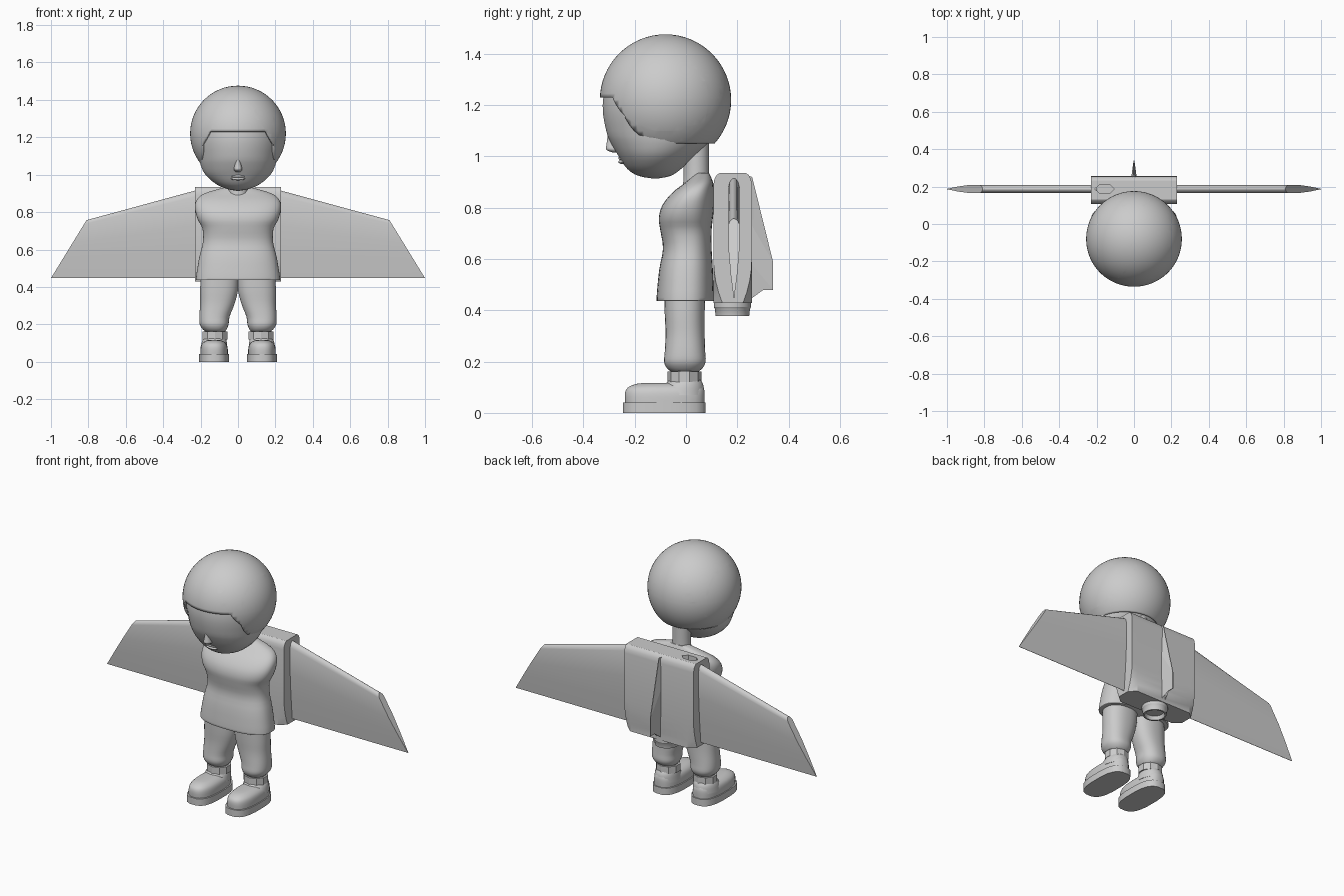
import bpy, bmesh, math
from mathutils import Vector

cube = bpy.data.objects.get("Cube")
if cube:
    bpy.data.objects.remove(cube)


def material(name, value):
    m = bpy.data.materials.new(name)
    m.use_nodes = True
    m.diffuse_color = (value, value, value, 1)
    m.node_tree.nodes["Principled BSDF"].inputs["Base Color"].default_value = m.diffuse_color
    return m


grey = material("plain_grey", 0.6)


def finish(name, bm, angle=35):
    bmesh.ops.recalc_face_normals(bm, faces=bm.faces)
    mesh = bpy.data.meshes.new(name)
    bm.to_mesh(mesh)
    bm.free()
    ob = bpy.data.objects.new(name, mesh)
    bpy.context.collection.objects.link(ob)
    mesh.materials.append(grey)
    bpy.ops.object.select_all(action="DESELECT")
    ob.select_set(True)
    bpy.context.view_layer.objects.active = ob
    if angle:
        bpy.ops.object.shade_smooth_by_angle(angle=math.radians(angle))
    return ob


def bridge(name, rings, angle=35):
    """Skin a list of equal point loops and cap both ends."""
    bm = bmesh.new()
    loops = [[bm.verts.new(p) for p in ring] for ring in rings]
    n = len(loops[0])
    for a, b in zip(loops, loops[1:]):
        for i in range(n):
            j = (i + 1) % n
            bm.faces.new((a[i], a[j], b[j], b[i]))
    bm.faces.new(loops[0])
    bm.faces.new(loops[-1])
    return finish(name, bm, angle)


def oval(z, front, back, x0, x1, n, power):
    cx, cy, rx, ry = (x0 + x1) / 2, (front + back) / 2, (x1 - x0) / 2, (back - front) / 2
    pts = []
    for i in range(n):
        a = math.tau * (i + 0.5) / n
        c, s = math.cos(a), math.sin(a)
        pts.append((cx + rx * math.copysign(abs(c) ** (2 / power), c),
                    cy + ry * math.copysign(abs(s) ** (2 / power), s), z))
    return pts


def smooth_rows(rows, steps):
    """Catmull-Rom interpolation between rows of measurements."""
    out = []
    for i in range(len(rows) - 1):
        p = [rows[max(i - 1, 0)], rows[i], rows[i + 1], rows[min(i + 2, len(rows) - 1)]]
        for k in range(steps):
            t = k / steps
            out.append([0.5 * (2 * b + (c - a) * t + (2 * a - 5 * b + 4 * c - d) * t * t
                               + (3 * b - a - 3 * c + d) * t ** 3) for a, b, c, d in zip(*p)])
    return out + [rows[-1]]


def loft(name, rows, n=32, power=2.0, steps=3, angle=40):
    """Rows are z, front y, back y, low x, high x."""
    return bridge(name, [oval(*r, n, power) for r in smooth_rows(rows, steps)], angle)


def centred(rows):
    return [(z, f, b, -w, w) for z, f, b, w in rows]


# Head and neck
loft("face", centred([
    (0.914, -0.13, -0.11, 0.01), (0.924, -0.185, -0.06, 0.06), (0.95, -0.228, -0.02, 0.118),
    (1.0, -0.263, 0.035, 0.175), (1.05, -0.292, 0.085, 0.2), (1.1, -0.312, 0.11, 0.21),
    (1.2, -0.326, 0.145, 0.225), (1.3, -0.3, 0.13, 0.2), (1.38, -0.2, 0.05, 0.1)]))
loft("neck", centred([(0.86, -0.015, 0.095, 0.06), (0.93, -0.01, 0.09, 0.052),
                      (1.08, -0.01, 0.09, 0.052)]), n=20)

# Nose and lips
loft("nose", centred([(1.015, -0.285, -0.255, 0.012), (1.026, -0.312, -0.25, 0.023),
                      (1.045, -0.311, -0.26, 0.02), (1.09, -0.305, -0.28, 0.007)]), n=12)
bm = bmesh.new()
for z, height in ((0.993, 0.009), (0.979, 0.009)):
    ball = bmesh.ops.create_uvsphere(bm, u_segments=16, v_segments=8, radius=1)["verts"]
    for v in ball:
        v.co = Vector((v.co.x * 0.038, v.co.y * 0.016 - 0.248, v.co.z * height + z))
finish("lips", bm, 60)

# Round hair shell with an opening cut for the face
bm = bmesh.new()
bmesh.ops.create_uvsphere(bm, u_segments=64, v_segments=32, radius=0.256)
bmesh.ops.translate(bm, verts=bm.verts, vec=(0, -0.08, 1.22))


def slice_plane(co, no, clear=False):
    bmesh.ops.bisect_plane(bm, geom=bm.verts[:] + bm.edges[:] + bm.faces[:],
                           plane_co=co, plane_no=no, clear_inner=clear)


slice_plane((0, 0, 1.05), (0, 0, 1), True)
slice_plane((0, 0, 1.23), (0, 0, 1))
for side in (-1, 1):
    slice_plane((side * 0.19, 0, 0), (1, 0, 0))
    slice_plane((side * 0.19, 0, 1.16), (side * 0.07, 0, 0.04))
opening = []
for f in bm.faces:
    c = f.calc_center_median()
    if c.y < -0.08 and abs(c.x) < 0.19 and c.z < 1.23 and (abs(c.x) - 0.19) * 0.07 + (c.z - 1.16) * 0.04 < 0:
        opening.append(f)
bmesh.ops.delete(bm, geom=opening, context="FACES")
hair = finish("hair", bm, 40)
shell = hair.modifiers.new("thickness", "SOLIDIFY")
shell.thickness = 0.012
shell.offset = -1

# Torso
loft("torso", centred([
    (0.436, -0.113, 0.106, 0.222), (0.45, -0.115, 0.108, 0.225), (0.556, -0.105, 0.105, 0.208),
    (0.64, -0.09, 0.1, 0.188), (0.71, -0.1, 0.1, 0.19), (0.76, -0.106, 0.105, 0.215),
    (0.81, -0.092, 0.11, 0.229), (0.86, -0.052, 0.11, 0.224), (0.9, 0.0, 0.105, 0.18),
    (0.935, 0.04, 0.09, 0.06)]), n=48, power=2.5)

# Legs, cuffs and shoes
for side, s in (("right", -1), ("left", 1)):
    def limb(name, rows, **kw):
        loft(side + "_" + name, [(z, f, b, s * i, s * o) for z, f, b, i, o in rows], **kw)

    limb("leg", [(0.46, -0.085, 0.075, -0.005, 0.2), (0.38, -0.083, 0.073, 0.0, 0.203),
                 (0.31, -0.08, 0.073, 0.018, 0.203), (0.24, -0.083, 0.075, 0.045, 0.207),
                 (0.2, -0.086, 0.077, 0.05, 0.205), (0.175, -0.075, 0.065, 0.06, 0.19),
                 (0.162, -0.06, 0.05, 0.07, 0.175)], power=2.3)
    limb("ankle", [(0.1, -0.06, 0.05, 0.065, 0.18), (0.17, -0.06, 0.05, 0.065, 0.18)], n=12)
    limb("cuff", [(0.12, -0.072, 0.06, 0.053, 0.192), (0.162, -0.072, 0.06, 0.053, 0.192)],
         n=10, steps=1, angle=20)
    limb("sole", [(0.0, -0.247, 0.078, 0.047, 0.208), (0.041, -0.247, 0.078, 0.047, 0.208)],
         n=20, power=2.8, steps=1)
    limb("shoe", [(0.038, -0.238, 0.072, 0.054, 0.202), (0.075, -0.239, 0.073, 0.055, 0.201),
                  (0.098, -0.228, 0.07, 0.064, 0.192), (0.113, -0.195, 0.06, 0.085, 0.17),
                  (0.117, -0.15, 0.03, 0.11, 0.145)], n=28, power=2.6)
    limb("shoe_collar", [(0.07, -0.11, 0.073, 0.056, 0.2), (0.11, -0.085, 0.068, 0.06, 0.193),
                         (0.132, -0.06, 0.055, 0.066, 0.18)], n=20)


# Flight pack: a rounded slab whose ends taper toward the bottom
def pack_ring(x, pinch):
    half = [(0.051, 0.935), (0.062, 0.928), (0.071, 0.912), (0.075, 0.89), (0.075, 0.6)]
    half += [(0.075 - pinch * t * t, 0.6 - 0.172 * t) for t in (0.25, 0.5, 0.75, 1)]
    outline = half + [(-y, z) for y, z in reversed(half)]
    return [(x, 0.182 + y, z) for y, z in outline]


pack = bridge("flight_pack", [pack_ring(-0.23, 0.035), pack_ring(-0.19, 0),
                              pack_ring(0.19, 0), pack_ring(0.23, 0.035)], 30)

# Two hexagonal intakes cut in the top of the pack
bm = bmesh.new()
for x in (-0.157, 0.157):
    hexagon = bmesh.ops.create_cone(bm, cap_ends=True, segments=6, radius1=1, radius2=1, depth=0.12)
    for v in hexagon["verts"]:
        a = math.atan2(v.co.x, v.co.y)
        v.co = Vector((x + 0.052 * math.cos(a), 0.187 + 0.028 * math.sin(a), v.co.z + 0.94))
cutter = finish("intake_cutter", bm, 0)
cutter.hide_render = True
cutter.hide_viewport = True
cut = pack.modifiers.new("intakes", "BOOLEAN")
cut.object = cutter
cut.operation = "DIFFERENCE"

# Wings: rounded leading edge on top, sharp trailing edge below, raked tip
section = [(0, 0.001), (0.3, 0.013), (0.6, 0.021), (0.93, 0.021), (0.97, 0.016), (0.99, 0.009), (1, 0.003)]
loop = section + [(t, -h) for t, h in reversed(section)]
for side, s in (("right", -1), ("left", 1)):
    root = [(s * 0.2, 0.187 + h, 0.447 + 0.476 * t) for t, h in loop]
    tip = [(s * (1 - 0.19 * t), 0.187 + h, 0.447 + 0.31 * t) for t, h in loop]
    bridge(side + "_wing", [root, tip], 35)

# Tail fin: thick at the pack, thin at the rear edge
base = [(0.24, 0.925), (0.24, 0.76), (0.24, 0.6), (0.24, 0.435)]
edge = [(0.258, 0.92), (0.34, 0.587), (0.34, 0.48), (0.302, 0.48)]
bridge("tail_fin", [[(-0.016, y, z) for y, z in base],
                    [(-0.002, y, z) for y, z in edge],
                    [(0.002, y, z) for y, z in edge],
                    [(0.016, y, z) for y, z in base]], 0)

# Nozzle under the pack
bridge("nozzle", [oval(z, 0.181 - r, 0.181 + r, -r, r, 24, 2) for z, r in
                  ((0.44, 0.073), (0.412, 0.073), (0.406, 0.069), (0.377, 0.066),
                   (0.377, 0.057), (0.4, 0.05))], 30)
